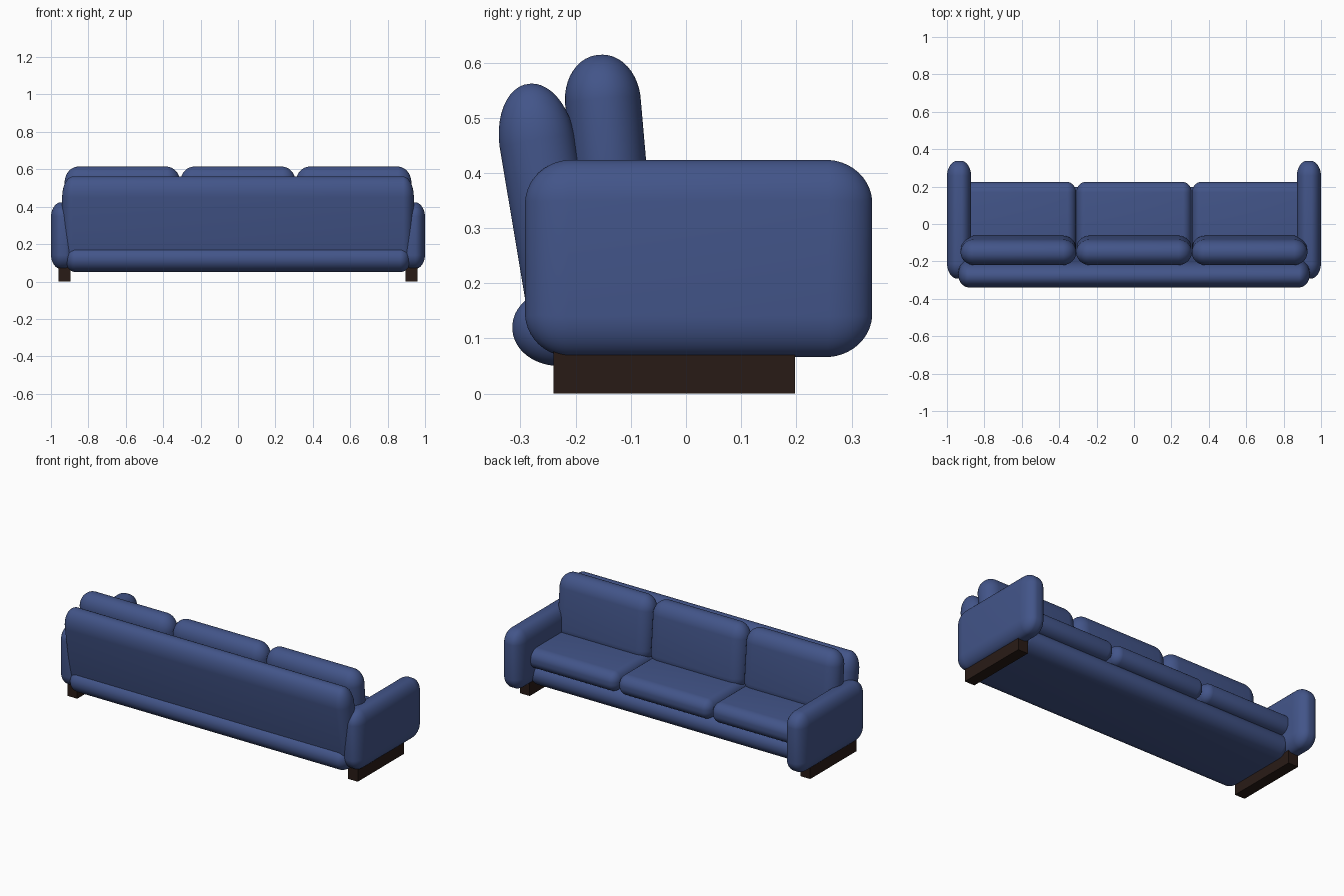
import bpy, bmesh, math
from mathutils import Vector

if "Cube" in bpy.data.objects:
    bpy.data.objects.remove(bpy.data.objects["Cube"])


def material(name, color):
    m = bpy.data.materials.new(name)
    m.diffuse_color = color
    m.use_nodes = True
    m.node_tree.nodes["Principled BSDF"].inputs["Base Color"].default_value = m.diffuse_color
    return m


FABRIC = material("blue_fabric", (0.055, 0.09, 0.25, 1))
WOOD = material("dark_wood", (0.022, 0.011, 0.008, 1))


def pillow(name, centre, half, radii, tilt=0.0):
    """Box with elliptical rounding, a separate radius along each axis."""
    bm = bmesh.new()
    bmesh.ops.create_cube(bm, size=2)
    # an even number of cuts keeps vertices off the centre lines
    bmesh.ops.subdivide_edges(bm, edges=bm.edges[:], cuts=10, use_grid_fill=True)
    for v in bm.verts:
        n = Vector([math.tan(c * math.pi / 4) for c in v.co]).normalized()
        v.co = Vector([math.copysign(h - r, c) + c * r
                       for c, h, r in zip(n, half, radii)])
    for f in bm.faces:
        f.smooth = True
    me = bpy.data.meshes.new(name)
    bm.to_mesh(me)
    bm.free()
    me.materials.append(FABRIC)
    ob = bpy.data.objects.new(name, me)
    ob.location = centre
    ob.rotation_euler.x = math.radians(tilt)
    bpy.context.collection.objects.link(ob)
    return ob


# Base under the seat and the leaning back panel
pillow("base", (0, -0.058, 0.12), (0.925, 0.257, 0.07), (0.06, 0.085, 0.069))
pillow("back_panel", (0, -0.246, 0.315), (0.94, 0.069, 0.25), (0.06, 0.068, 0.11), 9.5)

# Three seat cushions and three back cushions
for i in (-1, 0, 1):
    x = i * 0.618
    pillow("seat_cushion", (x, 0.012, 0.228), (0.309, 0.213, 0.06), (0.05, 0.06, 0.055))
    pillow("back_cushion", (x, -0.141, 0.42), (0.309, 0.069, 0.195), (0.075, 0.067, 0.085), 5)

# Arms and the wooden runners they stand on
for s in (-1, 1):
    pillow("arm", (s * 0.935, 0.023, 0.245), (0.065, 0.315, 0.179), (0.055, 0.085, 0.08))
    bpy.ops.mesh.primitive_cube_add(size=1, location=(s * 0.928, -0.021, 0.039))
    foot = bpy.context.object
    foot.name = "foot_runner"
    foot.scale = (0.065, 0.438, 0.078)
    foot.data.materials.append(WOOD)
